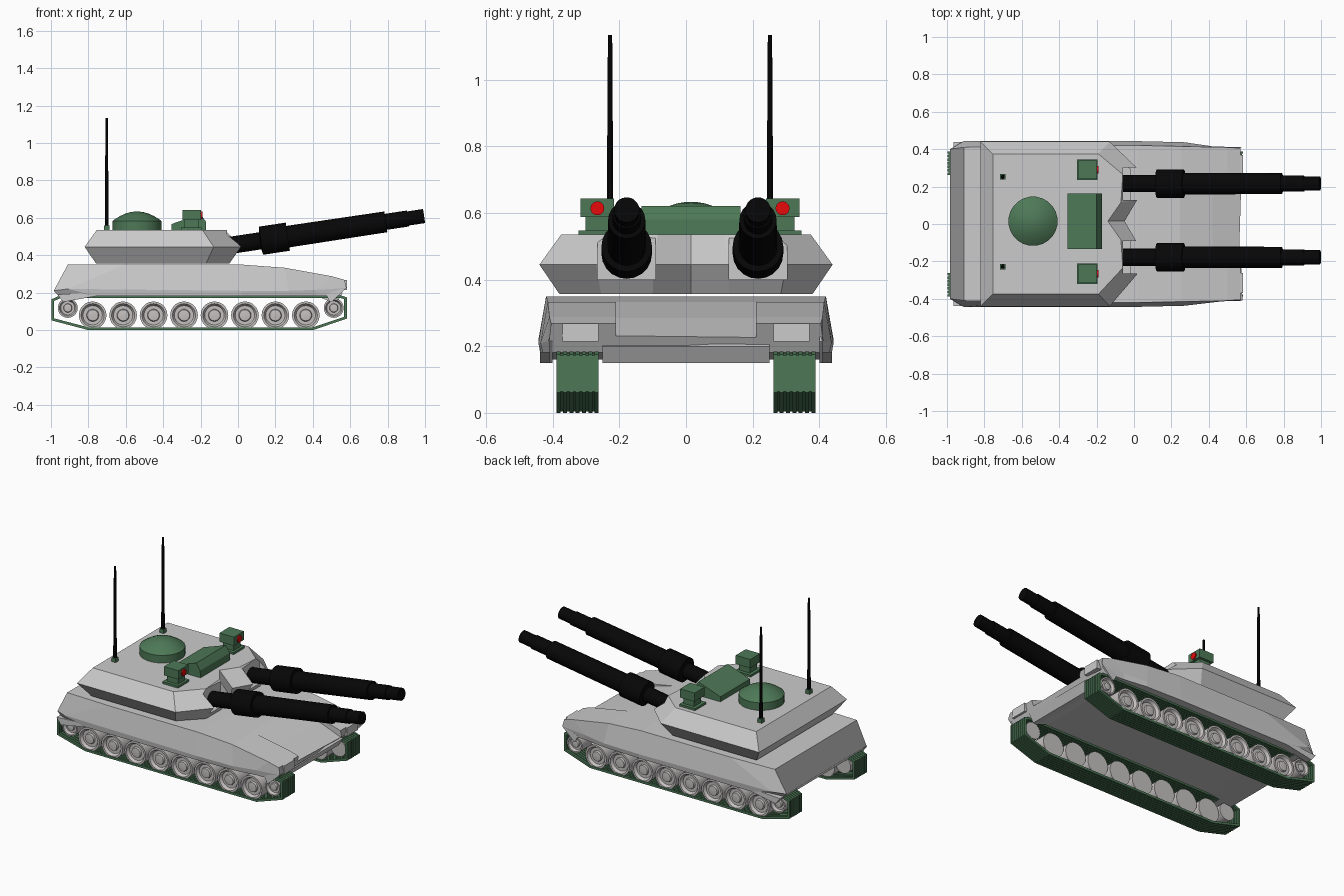
import bpy, bmesh, math
from mathutils import Vector

if "Cube" in bpy.data.objects:
    bpy.data.objects.remove(bpy.data.objects["Cube"])


def material(name, r, g, b):
    m = bpy.data.materials.new(name)
    m.diffuse_color = (r, g, b, 1)
    m.use_nodes = True
    m.node_tree.nodes["Principled BSDF"].inputs["Base Color"].default_value = m.diffuse_color
    return m


GREY = material("hull grey", 0.60, 0.60, 0.60)
WHEEL = material("wheel grey", 0.56, 0.53, 0.53)
GREEN = material("dull green", 0.075, 0.19, 0.095)
BLACK = material("gun black", 0.002, 0.002, 0.002)
RED = material("lens red", 0.80, 0.003, 0.003)


def build(name, verts, faces, mat, smooth=False):
    bm = bmesh.new()
    vs = [bm.verts.new(v) for v in verts]
    for f in faces:
        bm.faces.new([vs[i] for i in f])
    bmesh.ops.remove_doubles(bm, verts=bm.verts, dist=1e-5)
    bmesh.ops.recalc_face_normals(bm, faces=bm.faces)
    me = bpy.data.meshes.new(name)
    bm.to_mesh(me)
    bm.free()
    me.materials.append(mat)
    ob = bpy.data.objects.new(name, me)
    bpy.context.collection.objects.link(ob)
    if smooth:
        activate(ob)
        bpy.ops.object.shade_smooth_by_angle(angle=math.radians(30))
    return ob


def activate(ob):
    bpy.ops.object.select_all(action='DESELECT')
    ob.select_set(True)
    bpy.context.view_layer.objects.active = ob


def loft(name, rings, mat, smooth=False):
    """Closed rings of equal length, joined in order and capped."""
    n = len(rings[0])
    verts = [v for r in rings for v in r]
    faces = [(k * n + i, k * n + (i + 1) % n, (k + 1) * n + (i + 1) % n, (k + 1) * n + i)
             for k in range(len(rings) - 1) for i in range(n)]
    faces += [tuple(range(n)), tuple(range(len(verts) - n, len(verts)))]
    return build(name, verts, faces, mat, smooth)


def lathe(name, profile, origin, axis, mat, seg=20):
    """Profile of (radius, distance along axis)."""
    axis = Vector(axis).normalized()
    u = axis.orthogonal().normalized()
    v = axis.cross(u)
    o = Vector(origin)
    rings = []
    for r, d in profile:
        rings.append([o + axis * d + (u * math.cos(t) + v * math.sin(t)) * r
                      for t in (2 * math.pi * (i + 0.5) / seg for i in range(seg))])
    return loft(name, rings, mat, True)


def prism(name, profile, y0, y1, mat):
    """Side profile of (x, z) stretched across y."""
    return loft(name, [[(x, y, z) for x, z in profile] for y in (y0, y1)], mat)


def box(name, x0, x1, y0, y1, z0, z1, mat):
    return prism(name, [(x0, z0), (x1, z0), (x1, z1), (x0, z1)], y0, y1, mat)


def cut(target, cutter):
    mod = target.modifiers.new("cut", 'BOOLEAN')
    mod.operation, mod.solver, mod.object = 'DIFFERENCE', 'EXACT', cutter
    activate(target)
    bpy.ops.object.modifier_apply(modifier="cut")
    bpy.data.objects.remove(cutter)


# Hull: three edge lines running from rear to nose, mirrored across y
top = [(-.91, .41, .35), (-.6, .42, .35), (.02, .42, .35), (.25, .415, .333), (.5, .41, .288), (.57, .405, .268)]
mid = [(-.985, .40, .21), (-.91, .443, .22), (.02, .443, .21), (.27, .437, .21), (.42, .415, .215), (.58, .41, .225)]
low = [(-.94, .40, .16), (-.76, .438, .182), (.02, .438, .182), (.27, .43, .182), (.42, .41, .182), (.53, .405, .182)]
rings = []
for t, m, b in zip(top, mid, low):
    half = [t, m, b]
    rings.append(half + [(x, -y, z) for x, y, z in reversed(half)])
hull = loft("hull", rings, GREY)

# Sunken glacis between the front fenders, lower nose and fender parts
cut(hull, prism("glacis_cutter", [(.24, .335), (.42, .285), (.585, .222), (.7, .2), (.7, .45), (.24, .45)], -.21, .21, GREY))
prism("lower_nose", [(.40, .19), (.50, .15), (.53, .15), (.56, .2), (.54, .21)], -.25, .25, GREY)
for s, side in ((1, "left"), (-1, "right")):
    box("lamp_box_" + side, .52, .582, s * .262, s * .37, .215, .268, GREY)
    prism("front_mudguard_" + side, [(.47, .19), (.49, .15), (.50, .15), (.57, .215), (.55, .23)], s * .40, s * .41, GREY)
    prism("rear_mudguard_" + side, [(-.965, .19), (-.935, .15), (-.75, .183), (-.80, .20)], s * .40, s * .438, GREY)

# Turret: rear corner, side corner, cheek tips, centre notch
C = .015
outlines = [
    (.357, [(-.76, .38), (-.17, .38), (-.045, .27), (-.045, .115), (-.11, 0)]),
    (.445, [(-.82, .44), (-.13, .44), (.016, .285), (.016, .113), (-.05, 0)]),
    (.535, [(-.755, .375), (-.19, .375), (-.06, .25), (-.07, .10), (-.14, 0)]),
]
rings = []
for z, pts in outlines:
    ring = [(x, y if y > .35 else y + C, z) for x, y in pts]
    ring += [(x, -y if y > .35 else C - y, z) for x, y in reversed(pts[:-1])]
    rings.append(ring)
turret = loft("turret", rings, GREY)

# Guns set in slots in the turret front
PITCH = math.radians(8.6)
AIM = (math.cos(PITCH), 0, math.sin(PITCH))
GUN = [(.046, -.05), (.046, .18), (.076, .185), (.076, .33), (.058, .33), (.056, .86),
       (.043, .86), (.043, .98), (.038, .98), (.038, 1.067)]
for s, side in ((1, "left"), (-1, "right")):
    y = C + .004 + s * .197
    cut(turret, box("slot_cutter", -.06, .2, y - .087, y + .087, .40, .7, GREY))
    lathe("gun_" + side, GUN, (-.06, y, .45), AIM, BLACK, 20)

    # Antennas
    y = C - .003 + s * .24
    box("antenna_base_" + side, -.717, -.687, y - .015, y + .015, .53, .56, GREEN)
    lathe("antenna_" + side, [(.011, 0), (.007, .58)], (-.702, y, .555), (0, 0, 1), BLACK, 8)

    # Sights with a red lens
    y = C - .003 + s * .278
    box("sight_base_" + side, -.305, -.195, y - .056, y + .056, .53, .548, GREEN)
    box("sight_neck_" + side, -.285, -.21, y - .035, y + .035, .54, .60, GREEN)
    box("sight_head_" + side, -.298, -.197, y - .05, y + .05, .588, .643, GREEN)
    lathe("sight_lens_" + side, [(.021, 0), (.021, .008)], (-.198, y, .614), (1, 0, 0), RED, 16)

# Roof hatch dome and sloped roof housing
dome = [(.132, 0), (.132, .051)]
dome += [(.132 * f, .051 + .051 * (1 - f * f)) for f in (.9, .7, .5, .3, .1)]
lathe("hatch_dome", dome, (-.54, C, .532), (0, 0, 1), GREEN, 24)
prism("roof_housing", [(-.355, .53), (-.17, .53), (-.172, .58), (-.20, .621), (-.355, .567)], C - .148, C + .148, GREEN)

# Running gear
BELT = [(-.99, .057), (-.80, .007), (.40, .007), (.575, .066), (.575, .17), (.55, .178), (-.95, .178), (-.99, .16)]


def belt(name, y0, y1, thickness):
    n = len(BELT)
    verts = [(x, y, z) for y in (y0, y1) for x, z in BELT]
    ob = build(name, verts, [(i, (i + 1) % n, n + (i + 1) % n, n + i) for i in range(n)], GREEN)
    mod = ob.modifiers.new("thickness", 'SOLIDIFY')
    mod.thickness, mod.offset, mod.use_even_offset = thickness, 0, True


def wheel(name, x, s, z, r):
    rim = [(r, 0), (r, .112), (r * .84, .112), (r * .7, .095), (r * .45, .095), (r * .4, .106), (r * .15, .108)]
    lathe(name, rim, (x, s * .272, z), (0, s, 0), WHEEL, 20)


for s, side in ((1, "left"), (-1, "right")):
    belt("track_" + side, s * .262, s * .388, .005)
    for k in range(7):
        y = .262 + k * .019
        belt(f"track_rib_{side}_{k}", s * y, s * (y + .012), .014)
    for k in range(8):
        wheel(f"road_wheel_{side}_{k}", -.777 + k * .1628, s, .079, .074)
    wheel("rear_idler_" + side, -.91, s, .118, .053)
    wheel("front_sprocket_" + side, .512, s, .118, .053)
